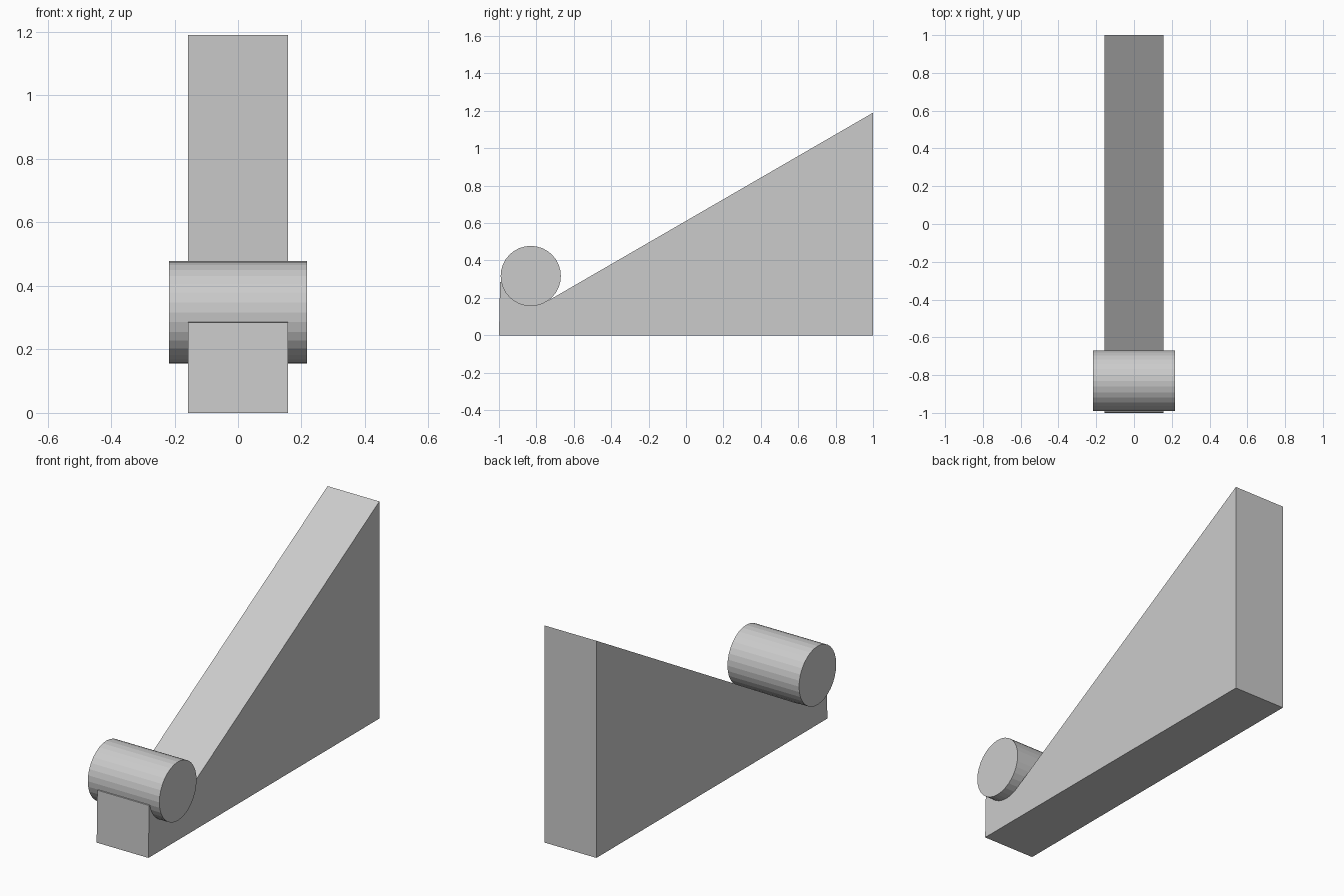
import bpy, bmesh, math

if "Cube" in bpy.data.objects:
    bpy.data.objects.remove(bpy.data.objects["Cube"])

grey = bpy.data.materials.new("light grey")
grey.diffuse_color = (0.6, 0.6, 0.6, 1)
grey.use_nodes = True
grey.node_tree.nodes["Principled BSDF"].inputs["Base Color"].default_value = grey.diffuse_color

CY, CZ, R = -0.83, 0.317, 0.161   # roller centre and radius
SIDES = 32


def arc(a0, a1):
    # Points on the roller circle between two vertex indices
    return [(CY + R * math.cos(2 * math.pi * i / SIDES),
             CZ + R * math.sin(2 * math.pi * i / SIDES)) for i in range(a0, a1 + 1)]


def extrude_profile(name, profile, half_width):
    # Prism along x from a (y, z) outline
    bm = bmesh.new()
    left = [bm.verts.new((-half_width, y, z)) for y, z in profile]
    right = [bm.verts.new((half_width, y, z)) for y, z in profile]
    bm.faces.new(left)
    bm.faces.new(right[::-1])
    n = len(profile)
    for i in range(n):
        j = (i + 1) % n
        bm.faces.new((left[i], right[i], right[j], left[j]))
    bmesh.ops.recalc_face_normals(bm, faces=bm.faces[:])
    mesh = bpy.data.meshes.new(name)
    bm.to_mesh(mesh)
    bm.free()
    mesh.materials.append(grey)
    obj = bpy.data.objects.new(name, mesh)
    bpy.context.collection.objects.link(obj)
    return obj


# Ramp with a curved cradle behind a front lip
ramp = [(-1, 0), (1, 0), (1, 1.19)] + arc(17, 27)[::-1] + [(-0.994, 0.285)]
extrude_profile("ramp", ramp, 0.157)

# Roller resting in the cradle
extrude_profile("roller", arc(0, SIDES - 1), 0.217)
